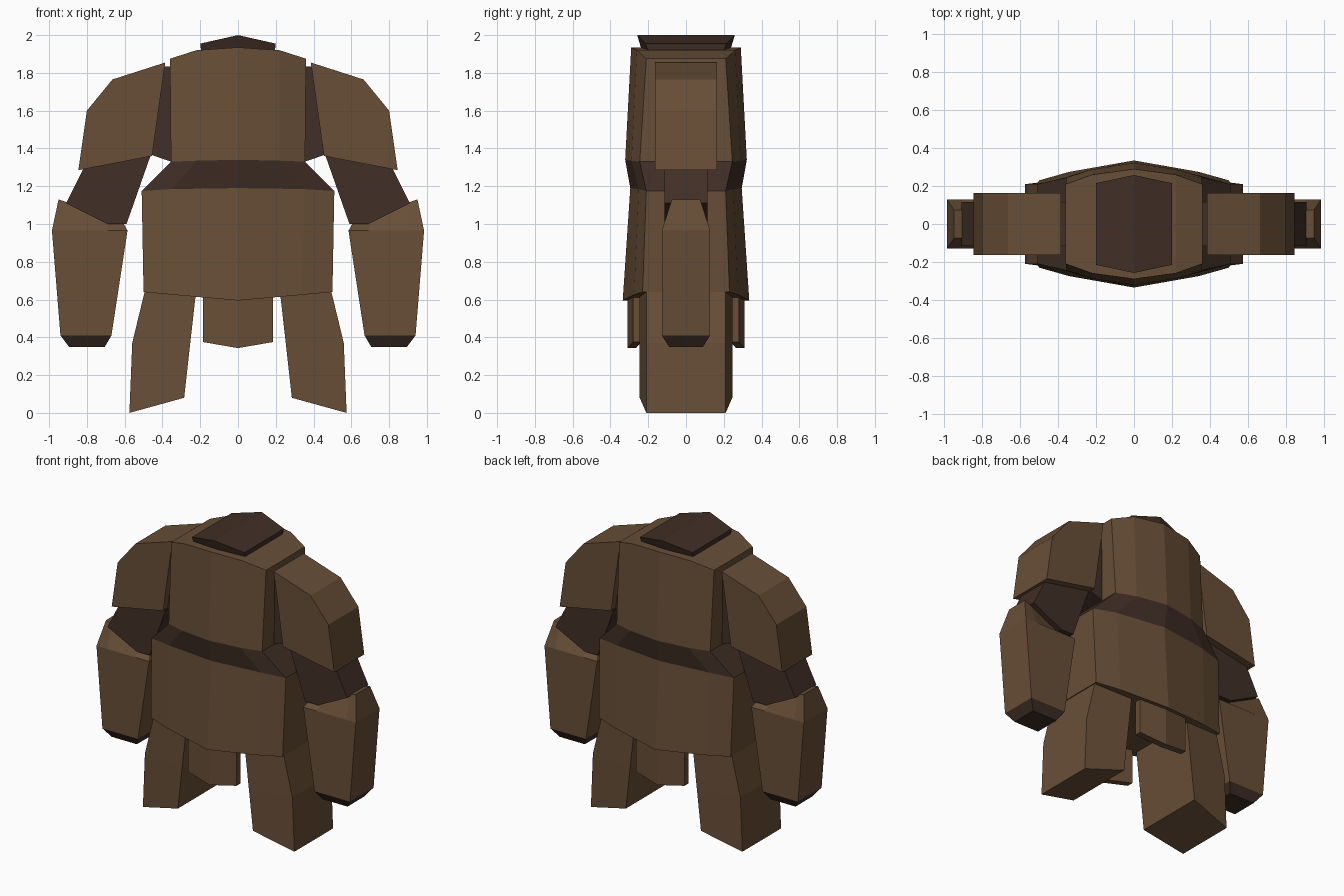
import bpy
import bmesh

cube = bpy.data.objects.get("Cube")
if cube:
    bpy.data.objects.remove(cube, do_unlink=True)


def material(name, rgb):
    m = bpy.data.materials.new(name)
    m.use_nodes = True
    color = (*rgb, 1.0)
    m.diffuse_color = color
    m.node_tree.nodes["Principled BSDF"].inputs["Base Color"].default_value = color
    return m


BROWN = material("warm_brown", (0.138, 0.077, 0.038))
DARK = material("dark_brown", (0.052, 0.028, 0.019))


def shell(name, rows, mats=(BROWN,), bands=None, side=1, face=1, thick=None):
    """Flat-faced solid: rows of (x, half depth, z) from top to bottom,
    joined into a front sheet and a back sheet. bands gives the material
    index of each strip between rows; the last one also covers the bottom."""
    bands = bands or [0] * (len(rows) - 1)
    bm = bmesh.new()
    front = [[bm.verts.new((side * x, -face * y, z)) for x, y, z in r] for r in rows]
    back = [[bm.verts.new((side * x, face * y if thick is None else face * (thick - y), z))
             for x, y, z in r] for r in rows]

    def quad(a, b, c, d, mat):
        bm.faces.new((a, b, c, d)).material_index = mat

    cols = len(rows[0])
    for r, mat in enumerate(bands):
        for sheet in (front, back):
            for c in range(cols - 1):
                quad(sheet[r][c], sheet[r][c + 1], sheet[r + 1][c + 1], sheet[r + 1][c], mat)
        for c in (0, -1):
            quad(front[r][c], back[r][c], back[r + 1][c], front[r + 1][c], mat)
    for r, mat in ((0, bands[0]), (-1, bands[-1])):
        for c in range(cols - 1):
            quad(front[r][c], front[r][c + 1], back[r][c + 1], back[r][c], mat)
    bmesh.ops.recalc_face_normals(bm, faces=bm.faces[:])
    mesh = bpy.data.meshes.new(name)
    bm.to_mesh(mesh)
    bm.free()
    for m in mats:
        mesh.materials.append(m)
    obj = bpy.data.objects.new(name, mesh)
    bpy.context.collection.objects.link(obj)
    return obj


def mirrored(*pts):
    """Row symmetric about x = 0, given from the centre outwards."""
    return [(-x, y, z) for x, y, z in reversed(pts[1:])] + list(pts)


def flat(depth, *pts):
    """Row of constant half depth."""
    return [(x, depth, z) for x, z in pts]


# Torso: chest, dark waist band, belly
shell("torso", [
    mirrored((0, .29, 1.935), (.22, .26, 1.92), (.36, .21, 1.875)),
    mirrored((0, .322, 1.34), (.22, .288, 1.335), (.355, .245, 1.33)),
    mirrored((0, .295, 1.19), (.35, .25, 1.185), (.51, .21, 1.175)),
    mirrored((0, .335, .595), (.34, .275, .625), (.50, .23, .64)),
], (BROWN, DARK), [0, 1, 0])

# Low ridged head plate
shell("head_plate", [
    mirrored((0, .258, 2.0), (.2, .215, 1.955)),
    mirrored((0, .235, 1.92), (.195, .2, 1.915)),
], (DARK,))

# Hanging cloth plates, front and back
for name, face in (("front", 1), ("back", -1)):
    shell(name + "_loincloth", [
        mirrored((0, .31, .66), (.185, .28, .68)),
        mirrored((0, .31, .343), (.185, .28, .375)),
    ], face=face, thick=.045)

for name, side in (("left", 1), ("right", -1)):
    # Legs, deeper on the inside and splayed outwards
    shell(name + "_leg", [
        [(.22, .245, .66), (.485, .21, .68)],
        [(.255, .245, .35), (.56, .21, .37)],
        [(.285, .245, .08), (.575, .21, 0)],
    ], side=side)

    # Shoulder joint and upper arm
    shell(name + "_shoulder_joint", [
        flat(.115, (.34, 1.835), (.41, 1.835)),
        flat(.115, (.34, 1.325), (.47, 1.37)),
    ], (DARK,), side=side)
    shell(name + "_upper_arm", [
        flat(.163, (.385, 1.855), (.665, 1.765)),
        flat(.163, (.41, 1.68), (.8, 1.6)),
        flat(.163, (.455, 1.36), (.845, 1.285)),
    ], side=side)

    # Elbow joint
    shell(name + "_elbow", [
        flat(.115, (.455, 1.385), (.6, 1.38), (.775, 1.38)),
        flat(.115, (.59, 1.0), (.69, 1.0), (.91, 1.11)),
    ], (DARK,), side=side)

    # Forearm with bevelled top and dark knuckle end
    shell(name + "_forearm", [
        flat(.075, (.61, 1.01), (.69, 1.01), (.905, 1.115), (.95, 1.13)),
        flat(.128, (.585, .965), (.69, .965), (.905, .965), (.985, .965)),
        flat(.128, (.67, .41), (.74, .41), (.86, .41), (.94, .41)),
        flat(.09, (.705, .35), (.75, .35), (.85, .35), (.895, .35)),
    ], (BROWN, DARK), [0, 0, 1], side=side)
